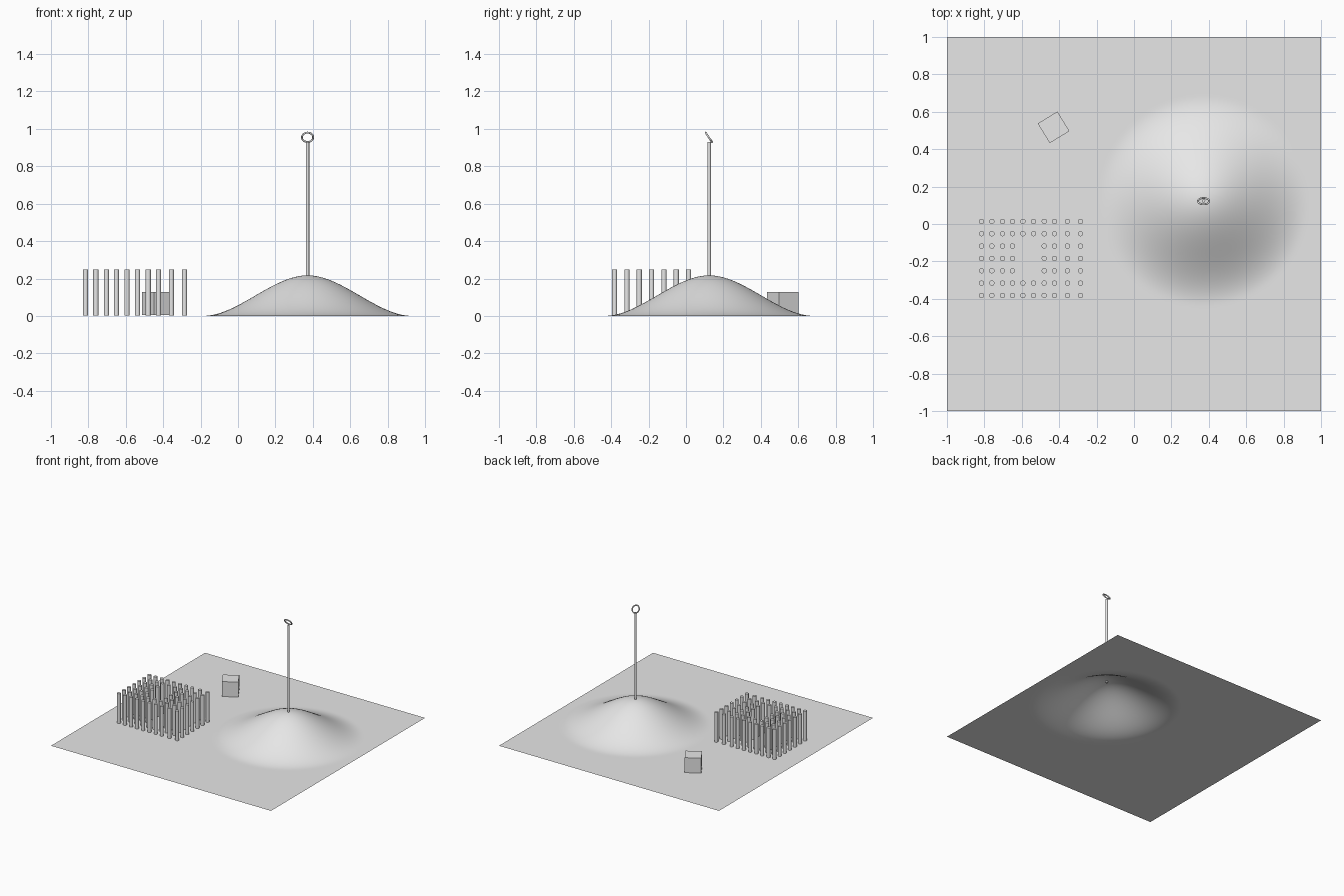
import bpy
import math

cube = bpy.data.objects.get("Cube")
if cube:
    bpy.data.objects.remove(cube, do_unlink=True)

grey = bpy.data.materials.new("plain grey")
grey.use_nodes = True
grey.diffuse_color = (0.8, 0.8, 0.8, 1)
grey.node_tree.nodes["Principled BSDF"].inputs["Base Color"].default_value = (0.8, 0.8, 0.8, 1)

HILL_X, HILL_Y, HILL_R, HILL_H = 0.372, 0.124, 0.56, 0.217


def finish(name, smooth=True):
    obj = bpy.context.object
    obj.name = name
    obj.data.materials.append(grey)
    if smooth:
        bpy.ops.object.shade_smooth_by_angle(angle=math.radians(35))
    return obj


def cylinder(name, x, y, bottom, top, radius):
    bpy.ops.mesh.primitive_cylinder_add(
        vertices=32, radius=radius, depth=top - bottom,
        location=(x, y, (top + bottom) / 2))
    return finish(name)


# Ground sheet, raised into a round hill with a smooth falloff
bpy.ops.mesh.primitive_grid_add(x_subdivisions=100, y_subdivisions=100, size=2)
ground = finish("ground_with_hill")
for v in ground.data.vertices:
    d = max(0, 1 - math.hypot(v.co.x - HILL_X, v.co.y - HILL_Y) / HILL_R)
    v.co.z = HILL_H * d * d * (3 - 2 * d)

# Pole on the hilltop with a tilted ring
cylinder("pole", HILL_X, HILL_Y, 0.205, 0.93, 0.009)
bpy.ops.mesh.primitive_torus_add(
    major_segments=48, minor_segments=12, major_radius=0.03, minor_radius=0.005,
    location=(HILL_X, HILL_Y - 0.002, 0.955), rotation=(math.radians(124), 0, 0))
finish("ring")

# Columns in rows around an open court
columns_x = [-0.815, -0.76, -0.703, -0.65, -0.594, -0.537, -0.48, -0.425, -0.356, -0.286]
for row in range(7):
    for col, x in enumerate(columns_x):
        if row in (2, 3, 4) and col in (4, 5):
            continue
        cylinder(f"column_{row}_{col}", x, 0.014 - row * 0.066, 0.002, 0.247, 0.014)

# Turned block behind the columns
bpy.ops.mesh.primitive_cube_add(
    size=0.123, location=(-0.43, 0.517, 0.0655), rotation=(0, 0, math.radians(31.5)))
finish("block", smooth=False)
